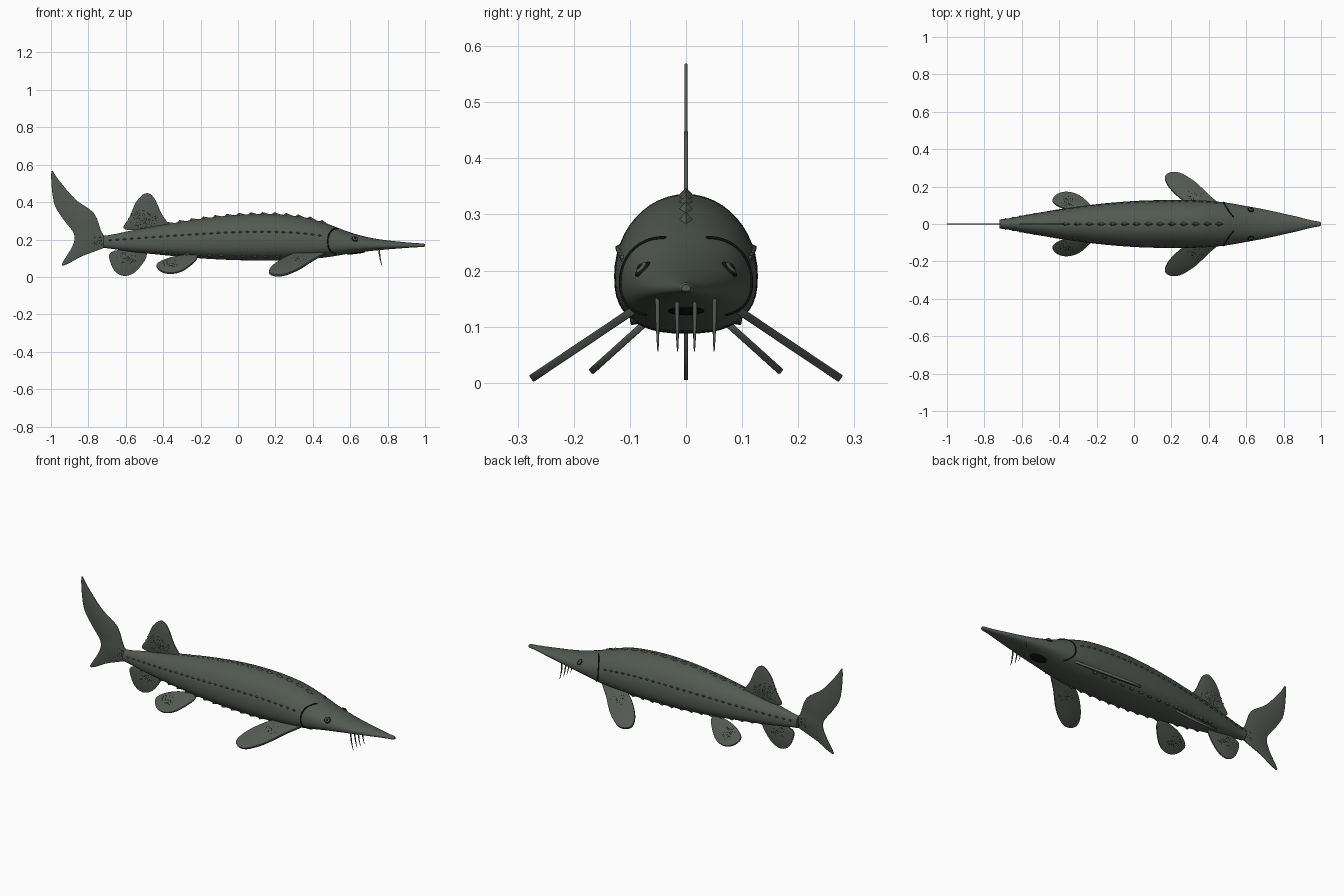
import bpy, bmesh, math, random
from mathutils import Vector

random.seed(4)
if "Cube" in bpy.data.objects:
    bpy.data.objects.remove(bpy.data.objects["Cube"])


def material(name, rgb):
    m = bpy.data.materials.new(name)
    m.use_nodes = True
    m.diffuse_color = (*rgb, 1)
    m.node_tree.nodes["Principled BSDF"].inputs["Base Color"].default_value = (*rgb, 1)
    return m


SKIN = material("grey green skin", (0.085, 0.102, 0.083))
DARK = material("near black", (0.006, 0.007, 0.006))


def add_object(name, bm, mat, angle=40):
    bmesh.ops.recalc_face_normals(bm, faces=bm.faces)
    me = bpy.data.meshes.new(name)
    bm.to_mesh(me)
    bm.free()
    ob = bpy.data.objects.new(name, me)
    bpy.context.collection.objects.link(ob)
    me.materials.append(mat)
    bpy.ops.object.select_all(action="DESELECT")
    ob.select_set(True)
    bpy.context.view_layer.objects.active = ob
    bpy.ops.object.shade_smooth_by_angle(angle=math.radians(angle))
    return ob


def catmull(a, b, c, d, t):
    return 0.5 * (2 * b + (c - a) * t + (2 * a - 5 * b + 4 * c - d) * t * t
                  + (3 * b - a - 3 * c + d) * t ** 3)


# Body stations: x, belly height, back height, half width
STATIONS = [Vector(s) for s in (
    (-0.72, 0.155, 0.22, 0.024), (-0.56, 0.133, 0.25, 0.052), (-0.38, 0.115, 0.282, 0.082),
    (-0.18, 0.098, 0.313, 0.108), (0.02, 0.089, 0.333, 0.124), (0.2, 0.088, 0.335, 0.128),
    (0.36, 0.093, 0.318, 0.126), (0.48, 0.106, 0.283, 0.116), (0.6, 0.125, 0.238, 0.096),
    (0.72, 0.14, 0.207, 0.073), (0.86, 0.152, 0.189, 0.042), (0.99, 0.16, 0.179, 0.013))]


def station(x):
    i = max(k for k in range(len(STATIONS) - 1) if k == 0 or STATIONS[k].x <= x)
    p = [STATIONS[min(max(i + k, 0), len(STATIONS) - 1)] for k in (-1, 0, 1, 2)]
    t = (x - p[1].x) / (p[2].x - p[1].x)
    return [catmull(p[0][k], p[1][k], p[2][k], p[3][k], t) for k in range(4)]


def surface(x, deg):
    """Point on the skin; 0 degrees is the left flank, 90 the back."""
    _, low, high, w = station(x)
    mid = low + 0.42 * (high - low)
    c, s = math.cos(math.radians(deg)), math.sin(math.radians(deg))
    e = 1.0 if s >= 0 else 0.78
    y = w * math.copysign(abs(c) ** e, c)
    z = mid + (high - mid) * s if s >= 0 else mid - (mid - low) * abs(s) ** e
    return Vector((x, y, z))


def normal(x, deg):
    along = surface(x + 0.01, deg) - surface(x - 0.01, deg)
    around = surface(x, deg + 2) - surface(x, deg - 2)
    return around.cross(along).normalized() * -1 if around.cross(along).dot(
        surface(x, deg) - Vector((x, 0, 0.19))) < 0 else around.cross(along).normalized()


# Body
bm = bmesh.new()
rings, N = [], 48
for i in range(81):
    x = -0.72 + 1.71 * i / 80
    rings.append([bm.verts.new(surface(x, 360 * k / N)) for k in range(N)])
nose = [bm.verts.new(Vector((1.0, v.co.y * 0.6, 0.169 + (v.co.z - 0.169) * 0.6))) for v in rings[-1]]
rings.append(nose)
for a, b in zip(rings, rings[1:]):
    for k in range(N):
        bm.faces.new((a[k], a[(k + 1) % N], b[(k + 1) % N], b[k]))
bm.faces.new(rings[0])
bm.faces.new(nose)
add_object("body", bm, SKIN, 60)


# Rows of bony plates: low pyramids swept towards the tail
def scutes(name, deg, x0, x1, count, length, width, height):
    bm = bmesh.new()
    for i in range(count):
        x = x0 + (x1 - x0) * i / (count - 1)
        p, n = surface(x, deg), normal(x, deg)
        t = (surface(x + 0.01, deg) - surface(x - 0.01, deg)).normalized()
        side = n.cross(t)
        base = [bm.verts.new(p + t * length * a + side * width * b - n * 0.003)
                for a, b in ((0.5, 0), (-0.1, 0.5), (-0.5, 0), (-0.1, -0.5))]
        tip = bm.verts.new(p + n * height - t * length * 0.25)
        for k in range(4):
            bm.faces.new((base[k], base[(k + 1) % 4], tip))
    add_object(name, bm, SKIN, 20)


scutes("back_scutes", 90, -0.36, 0.46, 14, 0.06, 0.028, 0.011)
for side, flip in (("left", 1), ("right", -1)):
    for label, deg, row in (("flank", 20, (-0.68, 0.44, 30, 0.034, 0.018, 0.006)),
                            ("belly", -48, (-0.45, 0.34, 14, 0.05, 0.022, 0.008))):
        scutes(f"{side}_{label}_scutes", deg if flip > 0 else 180 - deg, *row)


# Fins: smoothed outlines mapped onto a plane and thickened
def fin(name, points, place, thick, spots):
    n, bm, out = len(points), bmesh.new(), []
    for i in range(n):
        q = [Vector(points[(i + k) % n]) for k in (-1, 0, 1, 2)]
        out += [catmull(*q, t / 4) for t in range(4)]
    face = bm.faces.new([bm.verts.new(place(p)) for p in out])
    bm.normal_update()
    direction = face.normal.copy()
    bmesh.ops.triangulate(bm, faces=[face])
    ob = add_object(name, bm, SKIN)
    mod = ob.modifiers.new("thickness", "SOLIDIFY")
    mod.thickness, mod.offset = thick, 0
    bev = ob.modifiers.new("soft rim", "BEVEL")
    bev.width, bev.segments = thick * 0.4, 2
    # Dark flecks near the fin root
    cu, cv, ru, rv, count = spots
    bm = bmesh.new()
    for _ in range(count):
        a, r = random.uniform(0, 6.28), random.random() ** 0.7
        c = Vector((cu + ru * r * math.cos(a), cv + rv * r * math.sin(a)))
        turn = random.uniform(0, 6.28)
        for s in (-1, 1):
            bm.faces.new([bm.verts.new(place(c + Vector((math.cos(turn + k), math.sin(turn + k)))
                          * 0.0045) + direction * s * (thick / 2 + 0.0008)) for k in (0, 2.5, 3.8)])
    add_object(name + "_flecks", bm, DARK)


def upright(p):
    return Vector((p.x, 0, p.y))


fin("tail_fin", [(-0.69, 0.205), (-0.727, 0.235), (-0.77, 0.34), (-0.87, 0.415), (-0.96, 0.52),
                 (-0.998, 0.565), (-0.985, 0.4), (-0.935, 0.31), (-0.877, 0.23), (-0.885, 0.165),
                 (-0.942, 0.068), (-0.91, 0.07), (-0.84, 0.108), (-0.77, 0.135), (-0.7, 0.165)],
    upright, 0.006, (-0.745, 0.19, 0.04, 0.035, 25))
fin("dorsal_fin", [(-0.612, 0.26), (-0.58, 0.32), (-0.545, 0.4), (-0.495, 0.447), (-0.45, 0.425),
                   (-0.41, 0.34), (-0.375, 0.275), (-0.45, 0.255), (-0.54, 0.25)],
    upright, 0.008, (-0.51, 0.31, 0.075, 0.05, 80))
fin("anal_fin", [(-0.682, 0.13), (-0.68, 0.07), (-0.647, 0.02), (-0.594, 0.006), (-0.535, 0.04),
                 (-0.487, 0.125), (-0.58, 0.15)],
    upright, 0.008, (-0.6, 0.1, 0.06, 0.03, 40))

for side, flip in (("left", 1), ("right", -1)):
    fin(side + "_pelvic_fin", [(-0.436, 0.123), (-0.41, 0.158), (-0.356, 0.17), (-0.29, 0.15),
                               (-0.22, 0.085), (-0.24, 0.06), (-0.33, 0.07), (-0.4, 0.093)],
        lambda p: Vector((p.x, flip * p.y, 0.1 - 0.9 * (p.y - 0.08))), 0.012,
        (-0.36, 0.115, 0.04, 0.03, 30))
    fin(side + "_pectoral_fin", [(0.166, 0.24), (0.185, 0.27), (0.243, 0.272), (0.324, 0.225),
                                 (0.404, 0.15), (0.48, 0.08), (0.42, 0.06), (0.29, 0.108),
                                 (0.2, 0.182)],
        lambda p: Vector((p.x, flip * p.y, 0.125 - 0.67 * (p.y - 0.1))), 0.014,
        (0.32, 0.15, 0.05, 0.025, 15))


# Tubes for the gill slits and barbels
def tube(name, points, radii, mat):
    cu = bpy.data.curves.new(name, "CURVE")
    cu.dimensions, cu.bevel_depth, cu.bevel_resolution, cu.use_fill_caps = "3D", 1, 2, True
    sp = cu.splines.new("POLY")
    sp.points.add(len(points) - 1)
    for q, p, r in zip(sp.points, points, radii):
        q.co, q.radius = (*p, 1), r
    cu.materials.append(mat)
    bpy.context.collection.objects.link(bpy.data.objects.new(name, cu))


def disc(name, centre, axis, size, mat):
    bm = bmesh.new()
    bmesh.ops.create_uvsphere(bm, u_segments=20, v_segments=10, radius=1)
    ob = add_object(name, bm, mat, 60)
    ob.location, ob.scale = centre, size
    ob.rotation_euler = axis.to_track_quat("Z", "Y").to_euler()


for side, flip in (("left", 1), ("right", -1)):
    def ang(d):
        return d if flip > 0 else 180 - d
    # Gill slit bowed towards the tail
    path = [surface(0.48 + 0.045 * ((d - 5) / 60) ** 2, ang(d)) for d in range(-55, 71, 5)]
    tube(side + "_gill_slit", path, [0.0035] * len(path), DARK)
    # Eye: dark socket, skin coloured iris and dark pupil
    c, n = surface(0.625, ang(32)), normal(0.625, ang(32))
    disc(side + "_eye_socket", c, n, (0.018, 0.018, 0.005), DARK)
    disc(side + "_iris", c + n * 0.003, n, (0.013, 0.013, 0.005), SKIN)
    disc(side + "_pupil", c + n * 0.006, n, (0.007, 0.007, 0.004), DARK)
    # Two whiskers on each side of the snout
    for label, y in (("inner", 0.016), ("outer", 0.051)):
        tube(f"{side}_{label}_barbel",
             [(0.755 + 0.016 * t * t, flip * (y - 0.001 * t), 0.152 - 0.096 * t) for t in (0, 0.3, 0.6, 0.8, 1)],
             [0.004, 0.004, 0.003, 0.0022, 0.001], SKIN)

# Mouth under the head
disc("mouth", Vector((0.632, 0, 0.128)), Vector((0.12, 0, -1)).normalized(), (0.033, 0.05, 0.005), DARK)
